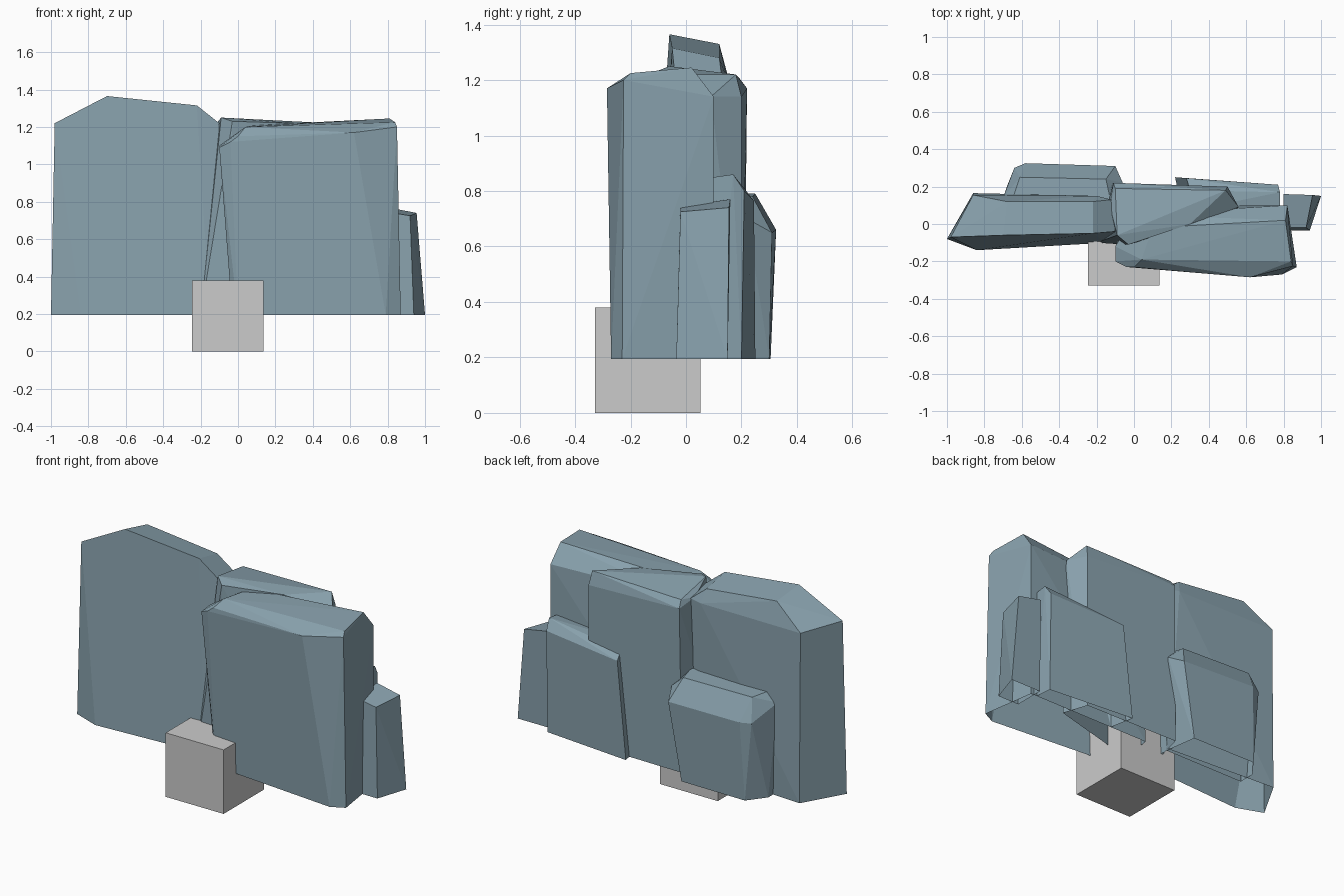
import bpy
import bmesh
from math import radians

default_cube = bpy.data.objects.get("Cube")
if default_cube:
    bpy.data.objects.remove(default_cube, do_unlink=True)

GROUND = 0.195  # height of the open underside of every slab


def flat_material(name, colour):
    """Plain single-colour material."""
    material = bpy.data.materials.new(name)
    material.use_nodes = True
    material.diffuse_color = (*colour, 1)
    shader = next(node for node in material.node_tree.nodes
                  if node.type == 'BSDF_PRINCIPLED')
    shader.inputs["Base Color"].default_value = (*colour, 1)
    shader.inputs["Roughness"].default_value = 0.9
    return material


def add_object(name, bm, material):
    """Turn a finished bmesh into a flat-shaded object."""
    mesh = bpy.data.meshes.new(name)
    bm.to_mesh(mesh)
    bm.free()
    mesh.materials.append(material)
    obj = bpy.data.objects.new(name, mesh)
    bpy.context.collection.objects.link(obj)
    return obj


def rock_slab(name, footprint, shoulder, crown, material):
    """Chiselled slab: hull of a footprint, a shoulder and a crown, open below."""
    bm = bmesh.new()
    for x, y in footprint:
        bm.verts.new((x, y, GROUND))
    for corner in shoulder + crown:
        bm.verts.new(corner)
    hull = bmesh.ops.convex_hull(bm, input=bm.verts[:])
    loose = {item for item in hull["geom_interior"] + hull["geom_unused"]
             if isinstance(item, bmesh.types.BMVert)}
    bmesh.ops.delete(bm, geom=list(loose), context='VERTS')
    bmesh.ops.recalc_face_normals(bm, faces=bm.faces[:])
    bmesh.ops.dissolve_limit(bm, angle_limit=radians(3),
                             verts=bm.verts[:], edges=bm.edges[:])
    bm.normal_update()
    underside = [face for face in bm.faces if face.normal.z < -0.9]
    bmesh.ops.delete(bm, geom=underside, context='FACES')
    return add_object(name, bm, material)


def block(name, centre, size, material):
    """Cube with a given centre and edge length."""
    bm = bmesh.new()
    bmesh.ops.create_cube(bm, size=size)
    bmesh.ops.translate(bm, verts=bm.verts[:], vec=centre)
    return add_object(name, bm, material)


rock = flat_material("blue grey rock", (0.25, 0.36, 0.42))
stone = flat_material("light grey", (0.6, 0.6, 0.6))

# Tall slab on the right-hand side of the model
rock_slab(
    "tall_slab",
    footprint=[(-1, -.08), (-.84, -.14), (-.15, -.1), (-.15, .12), (-.86, .165)],
    shoulder=[(-.98, -.07, 1.22), (-.1, -.04, 1.22), (-.12, .13, 1.2),
              (-.2, .15, 1.2), (-.86, .155, 1.2)],
    crown=[(-.7, -.06, 1.365), (-.22, -.05, 1.315),
           (-.68, .12, 1.33), (-.22, .12, 1.28)],
    material=rock)

# Broad slab standing forward on the other side
rock_slab(
    "front_slab",
    footprint=[(-.03, -.17), (0, -.2), (.79, -.27), (.87, -.23), (.82, .1), (0, .1)],
    shoulder=[(-.1, -.2, 1.09), (-.04, -.23, 1.12), (0, -.23, 1.15),
              (.62, -.285, 1.17), (.66, -.275, 1.15), (.85, -.225, 1.2),
              (.82, .1, 1.14), (0, .05, 1.14), (-.1, -.12, 1.1)],
    crown=[(.04, -.19, 1.2), (.84, -.2, 1.225), (.81, .02, 1.245), (.1, -.02, 1.21)],
    material=rock)

# Slab wedged between the two large ones
rock_slab(
    "middle_slab",
    footprint=[(-.2, -.1), (-.05, -.11), (.55, .05), (.5, .2), (-.12, .21)],
    shoulder=[(.56, .09, 1.14), (.5, .2, 1.14), (-.11, .22, 1.17), (-.13, .1, 1.2)],
    crown=[(-.09, -.06, 1.25), (-.03, -.11, 1.23), (.3, 0, 1.22),
           (-.1, .19, 1.21), (.49, .18, 1.22)],
    material=rock)

# Low slabs leaning against the back
rock_slab(
    "back_left_slab",
    footprint=[(.22, .25), (.77, .2), (.78, .1), (.25, .1)],
    shoulder=[(.28, .245, .765), (.77, .21, .8)],
    crown=[(.78, .17, .86), (.3, .18, .8), (.78, .1, .85), (.44, .1, .82)],
    material=rock)

rock_slab(
    "back_right_slab",
    footprint=[(-.15, .1), (-.18, .3), (-.6, .305), (-.68, .2), (-.68, .1)],
    shoulder=[(-.06, .22, .7), (-.1, .31, .65), (-.58, .325, .66),
              (-.64, .3, .66), (-.7, .14, .74)],
    crown=[(-.15, .24, .78), (-.61, .25, .79), (-.12, .1, .79), (-.66, .1, .8)],
    material=rock)

# Small slab at the outer end
rock_slab(
    "end_slab",
    footprint=[(.94, -.035), (1, .15), (.8, .15), (.8, -.035)],
    shoulder=[(.92, -.02, .725), (.955, .155, .74)],
    crown=[(.8, .16, .77), (.8, -.02, .745)],
    material=rock)

# Plain cube sunk into the foot of the rocks
block("base_cube", centre=(-.055, -.138, .19), size=.38, material=stone)
